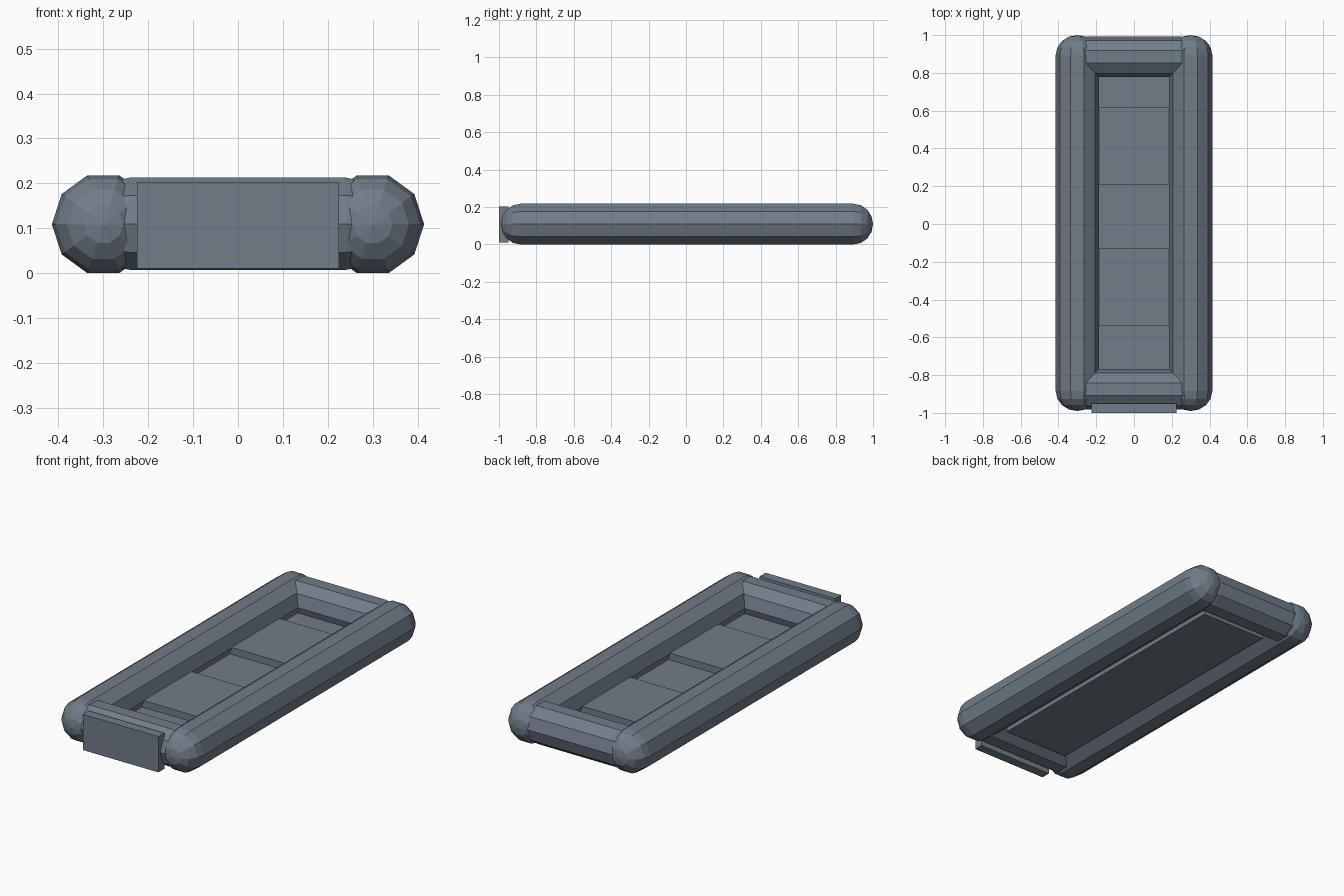
import bpy, bmesh
from math import sin, cos, pi
from mathutils import Vector

if "Cube" in bpy.data.objects:
    bpy.data.objects.remove(bpy.data.objects["Cube"])

Z = 0.109      # tube centre height
Y0 = 0.005     # raft centre, the transom sticks out in front
SIDES = 10
CAP_STEPS = 4

slate = bpy.data.materials.new("slate_rubber")
slate.diffuse_color = (0.165, 0.205, 0.25, 1)
slate.use_nodes = True
slate.node_tree.nodes["Principled BSDF"].inputs["Base Color"].default_value = slate.diffuse_color


def finish(name, bm):
    bmesh.ops.recalc_face_normals(bm, faces=bm.faces)
    mesh = bpy.data.meshes.new(name)
    bm.to_mesh(mesh)
    bm.free()
    mesh.materials.append(slate)
    obj = bpy.data.objects.new(name, mesh)
    bpy.context.collection.objects.link(obj)
    return obj


def capsule(name, centre, axis, half, r, cap):
    """Ten-sided tube with rounded ends along a horizontal axis."""
    bm = bmesh.new()
    axis = Vector(axis)
    side = axis.cross(Vector((0, 0, 1)))
    centre = Vector(centre)
    angles = [pi / 2 * i / CAP_STEPS for i in range(1, CAP_STEPS + 1)]
    stations = [(-half - cap * cos(a), r * sin(a)) for a in angles]
    stations += [(half + cap * cos(a), r * sin(a)) for a in reversed(angles)]
    rings = []
    for d, rad in stations:
        rings.append([bm.verts.new(centre + axis * d + side * rad * cos(2 * pi * k / SIDES)
                                   + Vector((0, 0, rad * sin(2 * pi * k / SIDES))))
                      for k in range(SIDES)])
    for a, b in zip(rings, rings[1:]):
        for k in range(SIDES):
            n = (k + 1) % SIDES
            bm.faces.new((a[k], a[n], b[n], b[k]))
    for ring, d in ((rings[0], -half - cap), (rings[-1], half + cap)):
        pole = bm.verts.new(centre + axis * d)
        for k in range(SIDES):
            bm.faces.new((ring[k], ring[(k + 1) % SIDES], pole))
    return finish(name, bm)


def box(name, lo, hi):
    bm = bmesh.new()
    bmesh.ops.create_cube(bm, size=1)
    lo, hi = Vector(lo), Vector(hi)
    bmesh.ops.scale(bm, vec=hi - lo, verts=bm.verts)
    bmesh.ops.translate(bm, vec=(lo + hi) / 2, verts=bm.verts)
    return finish(name, bm)


# Inflated side tubes
for label, s in (("left", -1), ("right", 1)):
    capsule(f"{label}_side_tube", (s * 0.30, Y0, Z), (0, 1, 0), 0.89, 0.1145, 0.105)

# Inflated end tubes
for label, s in (("front", -1), ("back", 1)):
    capsule(f"{label}_end_tube", (0, Y0 + s * 0.88, Z + 0.001), (1, 0, 0), 0.24, 0.108, 0.108)

# Floor and raised seat pads
box("floor", (-0.195, -0.785, 0.03), (0.195, 0.795, 0.075))
for label, y in (("front", -0.54), ("back", 0.21)):
    box(f"{label}_seat_pad", (-0.195, y, 0.06), (0.195, y + 0.41, 0.112))

# Transom plate
box("transom_plate", (-0.225, -1.0, 0.01), (0.225, -0.95, 0.203))
